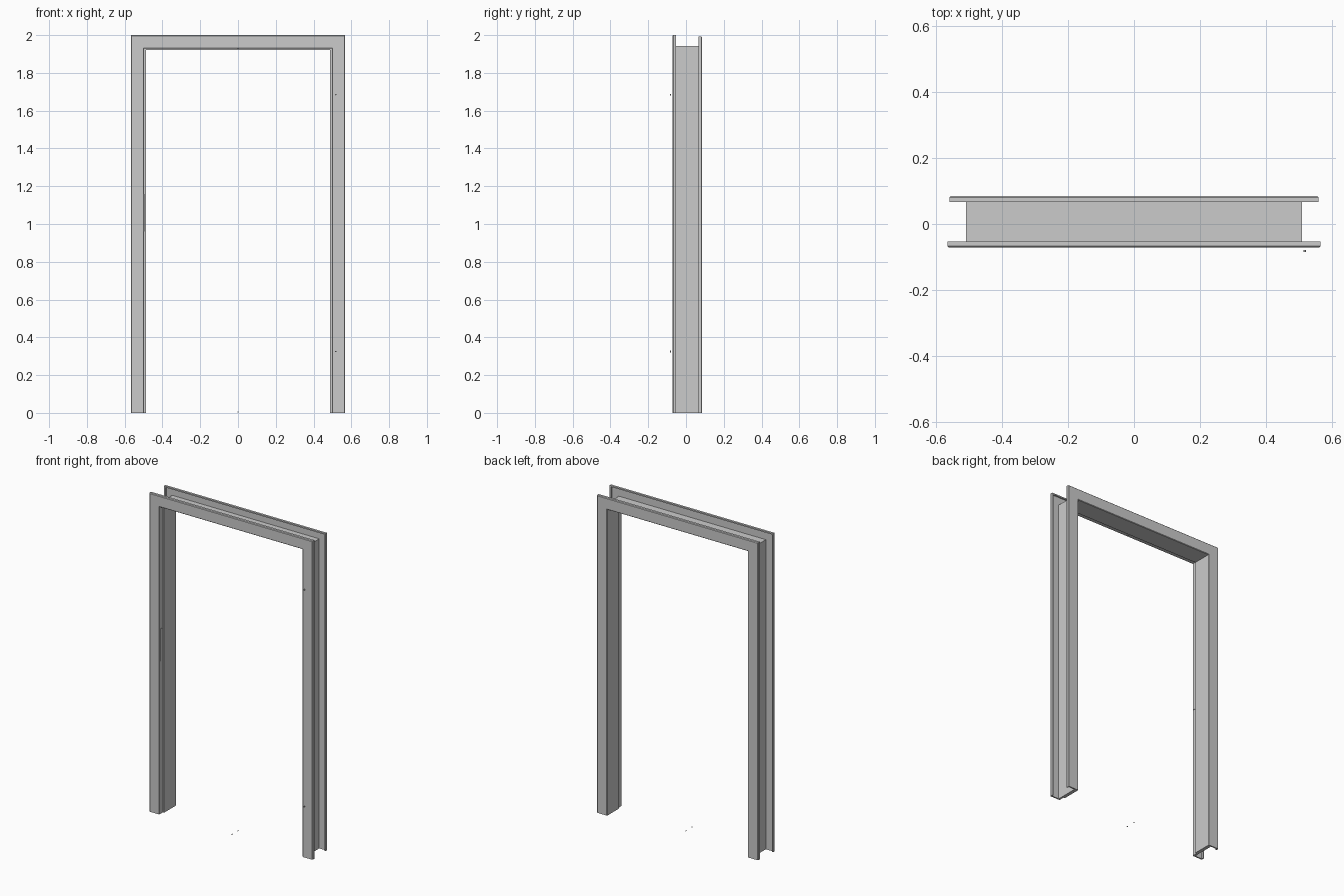
import bpy, bmesh
from math import pi

if "Cube" in bpy.data.objects:
    bpy.data.objects.remove(bpy.data.objects["Cube"])

HEAD = 1.433   # z of a profile point on the head = HEAD + its distance from the centre line


def finish(bm, name):
    bmesh.ops.recalc_face_normals(bm, faces=bm.faces)
    mesh = bpy.data.meshes.new(name)
    bm.to_mesh(mesh)
    bm.free()
    ob = bpy.data.objects.new(name, mesh)
    bpy.context.collection.objects.link(ob)
    return ob


def sweep_frame(name, profile):
    """Mitred sweep of a closed (distance, y) profile up one jamb, over the head and down."""
    bm = bmesh.new()
    stations = [
        [bm.verts.new((sx * d, y, HEAD + d if top else 0)) for d, y in profile]
        for sx, top in ((-1, False), (-1, True), (1, True), (1, False))
    ]
    n = len(profile)
    for a, b in zip(stations, stations[1:]):
        for i in range(n):
            j = (i + 1) % n
            bm.faces.new((a[i], a[j], b[j], b[i]))
    bm.faces.new(stations[0])
    bm.faces.new(stations[-1])
    return finish(bm, name)


def box(name, centre, size):
    bm = bmesh.new()
    bmesh.ops.create_cube(bm, size=1)
    bmesh.ops.scale(bm, vec=size, verts=bm.verts)
    bmesh.ops.translate(bm, vec=centre, verts=bm.verts)
    return finish(bm, name)


def pin(name, centre, radius=0.004, length=0.006):
    bpy.ops.mesh.primitive_cylinder_add(vertices=12, radius=radius, depth=length,
                                        location=centre, rotation=(pi / 2, 0, 0))
    bpy.context.object.name = name


# Folded frame: lipped front flange, rebated lining, lipped back flange
sweep_frame("door_frame", [
    (0.567, -0.053), (0.567, -0.067), (0.563, -0.071),   # front lip and bend
    (0.500, -0.071), (0.497, -0.068),                    # front opening edge
    (0.497, -0.035), (0.488, -0.035),                    # rebate step
    (0.488, 0.082), (0.491, 0.085),                      # back opening edge
    (0.556, 0.085), (0.560, 0.081), (0.560, 0.067),      # back bend and lip
    (0.552, 0.067), (0.552, 0.077), (0.510, 0.077),      # inside of back flange
    (0.510, -0.063), (0.559, -0.063), (0.559, -0.053),   # inside of front flange
])

# Lock strike plate in the left rebate
box("strike_plate", (-0.4965, -0.053, 1.06), (0.003, 0.02, 0.2))

# Small hinge pins on the right jamb
for z in (0.325, 1.685):
    pin("hinge_pin", (0.518, -0.082, z))

# Small locating pins at the floor and head centre
for y, z in ((0.0, 0.004), (-0.06, 0.004), (-0.05, 1.928)):
    pin("locating_pin", (0, y, z), 0.003, 0.006)
